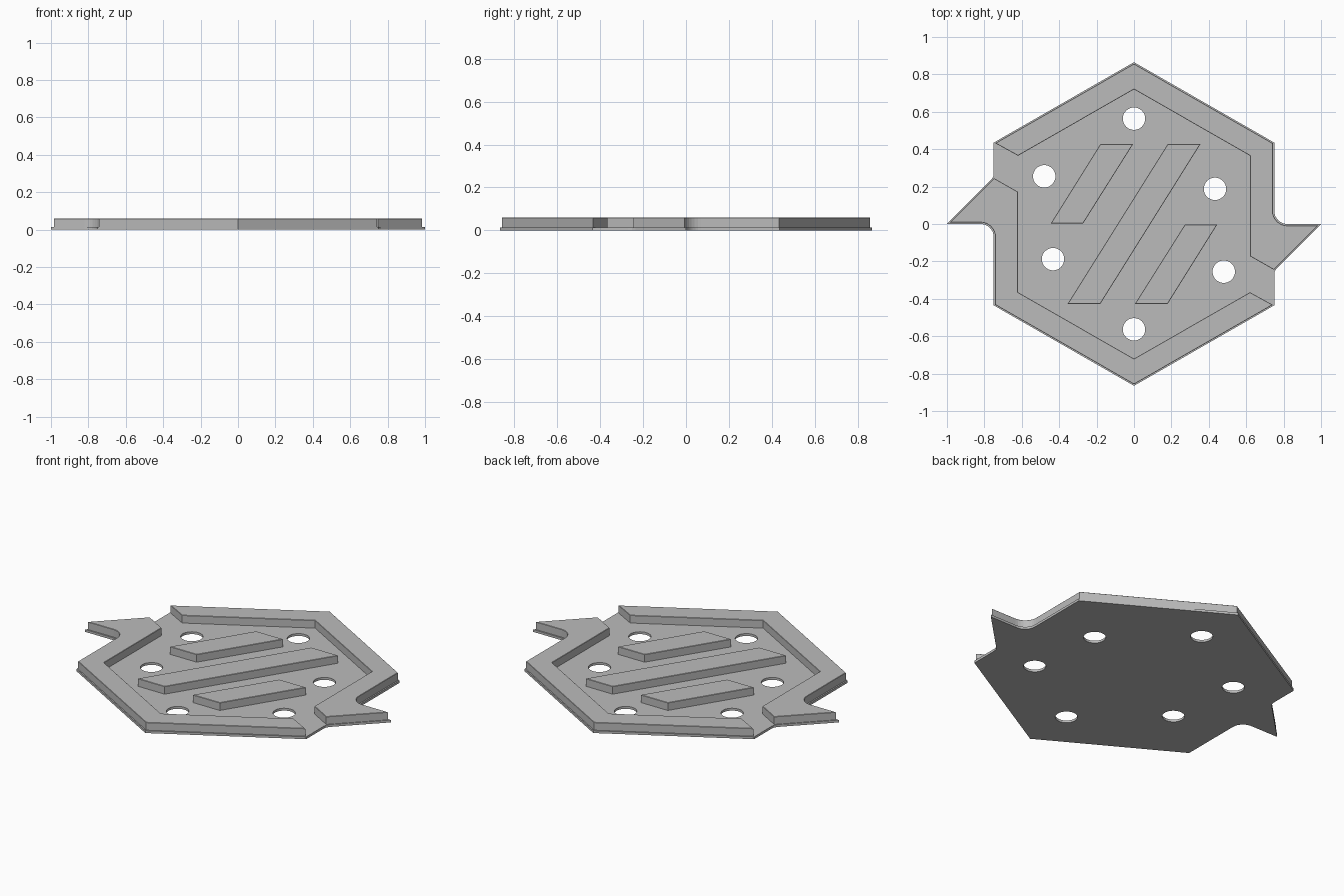
import bpy, bmesh
from math import cos, sin, pi, radians
from mathutils import Vector

if "Cube" in bpy.data.objects:
    bpy.data.objects.remove(bpy.data.objects["Cube"], do_unlink=True)

GREY = (0.5, 0.5, 0.5, 1)
BASE_TOP, TOP = 0.014, 0.06

mat = bpy.data.materials.new("plain_grey")
mat.use_nodes = True
mat.diffuse_color = GREY
mat.node_tree.nodes["Principled BSDF"].inputs["Base Color"].default_value = GREY


def arc(x, y, r, start, end, steps):
    angles = [radians(start + (end - start) * i / steps) for i in range(steps + 1)]
    return [(x + r * cos(a), y + r * sin(a)) for a in angles]


def turned(points):
    """Half turn about the centre."""
    return [(-x, -y) for x, y in points]


def slab(name, loops, z0, z1, bevel=0):
    """Extrude a flat outline, with optional hole loops, between two heights."""
    bm = bmesh.new()
    edges = []
    for loop in loops:
        verts = [bm.verts.new((x, y, z0)) for x, y in loop]
        edges += [bm.edges.new((v, verts[i - 1])) for i, v in enumerate(verts)]
    if len(loops) == 1:
        bm.faces.new(verts)
    else:
        bmesh.ops.triangle_fill(bm, edges=edges, use_beauty=True, normal=(0, 0, 1))
    extruded = bmesh.ops.extrude_face_region(bm, geom=bm.faces[:], use_keep_orig=True)
    moved = [g for g in extruded["geom"] if isinstance(g, bmesh.types.BMVert)]
    bmesh.ops.translate(bm, verts=moved, vec=Vector((0, 0, z1 - z0)))
    bmesh.ops.recalc_face_normals(bm, faces=bm.faces[:])
    if bevel:
        top = [e for e in bm.edges if all(v.co.z > z1 - 1e-5 for v in e.verts)]
        bmesh.ops.bevel(bm, geom=top, offset=bevel, segments=1,
                        affect='EDGES', clamp_overlap=True)
    mesh = bpy.data.meshes.new(name)
    bm.to_mesh(mesh)
    bm.free()
    mesh.materials.append(mat)
    obj = bpy.data.objects.new(name, mesh)
    bpy.context.collection.objects.link(obj)
    return obj


# Base plate: hexagon with two side fins and six round holes
half = [(0, 0.865), (0.75, 0.435)]
half += arc(0.82, 0.07, 0.07, 180, 270, 8)
half += [(1, 0), (0.765, -0.235), (0.753, -0.252), (0.75, -0.27), (0.75, -0.435)]
centres = [(0, 0.563), (0.433, 0.188), (0.48, -0.255)]
holes = [arc(x, y, 0.06, 0, 348.75, 31) for x, y in centres + turned(centres)]
slab("base_plate", [half + turned(half)] + holes, 0, BASE_TOP)

# Raised rim: two pieces, each wrapping over one side and out along a fin
rim = [(-0.742, 0.432), (0, 0.857), (0.742, 0.432)]
rim += arc(0.82, 0.07, 0.078, 180, 270, 8)
rim += [(0.985, -0.008), (0.748, -0.245), (0.62, -0.172),
        (0.62, 0.365), (0, 0.72), (-0.62, 0.365)]
slab("back_rim", [rim], BASE_TOP, TOP, 0.002)
slab("front_rim", [turned(rim)], BASE_TOP, TOP, 0.002)

# Three slanted bars across the middle
short_bar = [(-0.445, 0.003), (-0.272, 0.003), (-0.005, 0.427), (-0.18, 0.427)]
long_side = [(-0.355, -0.427), (-0.18, -0.427)]
slab("left_bar", [turned(short_bar)], BASE_TOP, TOP, 0.002)
slab("middle_bar", [long_side + turned(long_side)], BASE_TOP, TOP, 0.002)
slab("right_bar", [short_bar], BASE_TOP, TOP, 0.002)
